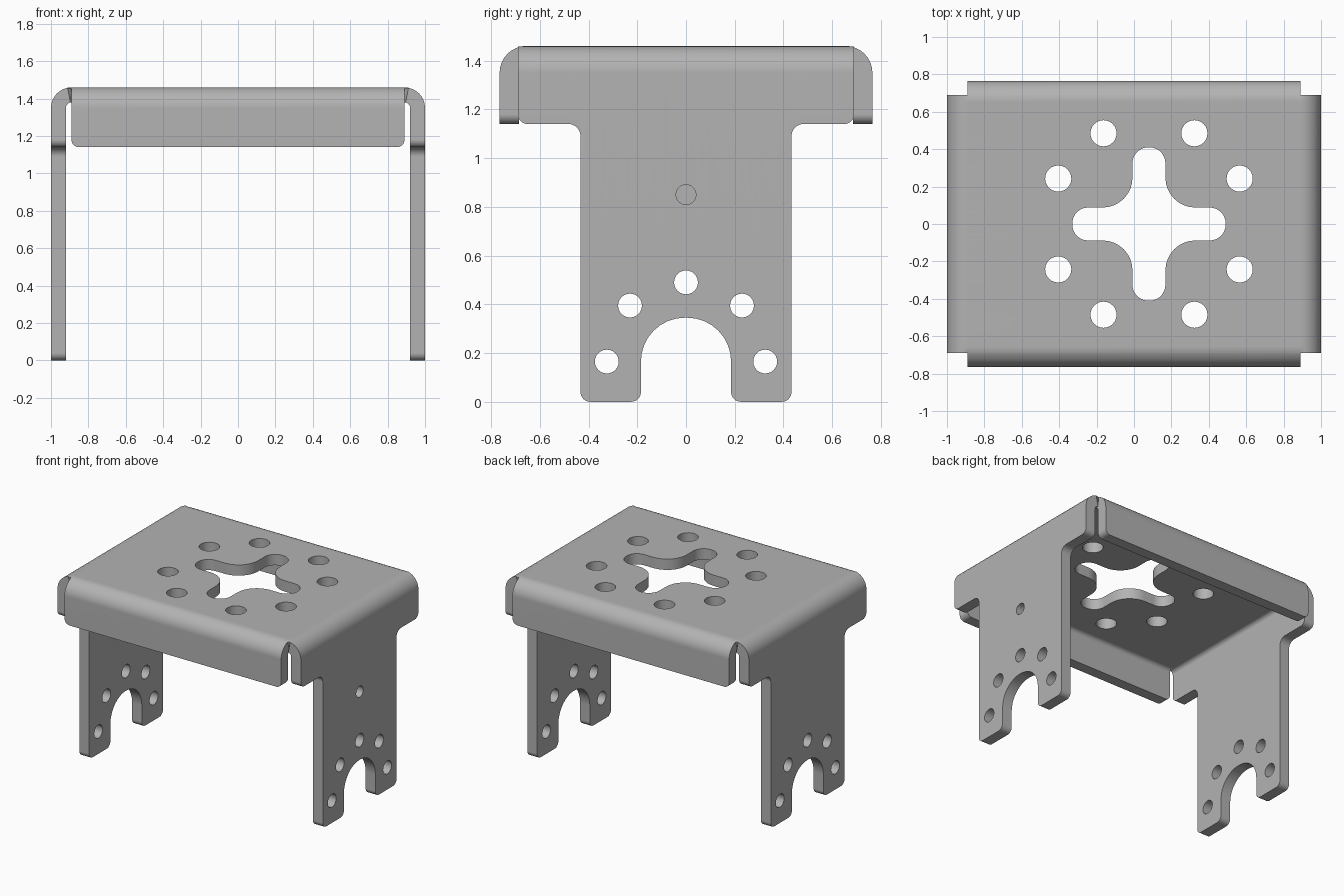
import bpy, bmesh
from math import pi, sin, cos, tan
from mathutils import Vector

cube = bpy.data.objects.get("Cube")
if cube:
    bpy.data.objects.remove(cube, do_unlink=True)

# Sheet dimensions
THICK, RADIUS, TOP = 0.08, 0.11, 1.46
ARC = RADIUS * pi / 2
BEND_X, BEND_Y = 0.89, 0.655
STEPS = 8


def flat(start, z):
    """Distance on the unfolded blank of a point that ends up at height z."""
    return start + ARC + TOP - RADIUS - z


def leg(z):
    return flat(BEND_X, z)


def flange(z):
    return flat(BEND_Y, z)


def mirrored(quarter):
    """Repeat a quarter outline in all four quadrants."""
    pts = list(quarter)
    pts += [(-x, y, r) for x, y, r in reversed(quarter)]
    pts += [(-x, -y, r) for x, y, r in quarter]
    pts += [(x, -y, r) for x, y, r in reversed(quarter)]
    return pts


def rounded(corners, steps=8):
    """Polygon whose corners (x, y, radius) are filleted."""
    out = []
    for i, (x, y, r) in enumerate(corners):
        p = Vector((x, y))
        if r == 0:
            out.append(p)
            continue
        a = (Vector(corners[i - 1][:2]) - p).normalized()
        b = (Vector(corners[(i + 1) % len(corners)][:2]) - p).normalized()
        half = a.angle(b) / 2
        centre = p + (a + b).normalized() * r / sin(half)
        u = p + a * r / tan(half) - centre
        v = p + b * r / tan(half) - centre
        sweep = u.angle(v)
        for k in range(steps + 1):
            t = k / steps
            out.append(centre + (u * sin((1 - t) * sweep) + v * sin(t * sweep)) / sin(sweep))
    return out


def circle(x, y, r, n=24):
    return [Vector((x + r * cos(2 * pi * k / n), y + r * sin(2 * pi * k / n))) for k in range(n)]


# Unfolded blank: notched legs at each end, flanges front and back
loops = [rounded(mirrored([
    (leg(0.345), 0.185, 0.18),
    (leg(0), 0.185, 0.04),
    (leg(0), 0.433, 0.04),
    (leg(1.14), 0.433, 0.05),
    (leg(1.14), 0.69, 0.04),
    (BEND_X, 0.69, 0),
    (BEND_X, flange(1.14), 0.04),
]))]

# Cross opening and its ring of holes, set off centre
OFF = 0.08
cross = mirrored([(0.41, 0.088, 0.085), (0.088, 0.088, 0.16), (0.088, 0.41, 0.085)])
loops.append(rounded([(x + OFF, y, r) for x, y, r in cross]))
for sx in (-1, 1):
    for sy in (-1, 1):
        for a, b in ((0.485, 0.243), (0.243, 0.485)):
            loops.append(circle(OFF + sx * a, sy * b, 0.07))

# Five mounting holes around each leg arch, one pilot hole in the left leg
for side in (-1, 1):
    for k in range(5):
        a = k * pi / 4
        loops.append(circle(side * leg(0.165 + 0.325 * sin(a)), 0.325 * cos(a), 0.049))
loops.append(circle(leg(0.85), 0, 0.041))

# Fill the blank as a flat curve, then turn it into a mesh
curve = bpy.data.curves.new("bracket", "CURVE")
curve.dimensions = "2D"
curve.fill_mode = "BOTH"
curve.extrude = THICK / 2
for pts in loops:
    spline = curve.splines.new("POLY")
    spline.points.add(len(pts) - 1)
    for point, p in zip(spline.points, pts):
        point.co = (p.x, p.y, 0, 1)
    spline.use_cyclic_u = True
bracket = bpy.data.objects.new("bent_sheet_bracket", curve)
bpy.context.collection.objects.link(bracket)
bpy.ops.object.select_all(action="DESELECT")
bracket.select_set(True)
bpy.context.view_layer.objects.active = bracket
bpy.ops.object.convert(target="MESH")
bracket = bpy.context.object
mesh = bracket.data

# Cut strips across the four bends
bm = bmesh.new()
bm.from_mesh(mesh)
bmesh.ops.remove_doubles(bm, verts=bm.verts, dist=0.0002)
for axis, start in ((0, BEND_X), (1, BEND_Y)):
    for side in (-1, 1):
        for k in range(STEPS + 1):
            co, no = Vector(), Vector()
            co[axis] = side * (start + ARC * k / STEPS)
            no[axis] = 1
            bmesh.ops.bisect_plane(bm, geom=bm.verts[:] + bm.edges[:] + bm.faces[:],
                                   plane_co=co, plane_no=no, dist=0.00005)


def fold(d, start, depth):
    """Fold a blank distance into (sideways position, height)."""
    s = d - start
    r = RADIUS + depth
    angle = min(s / ARC, 1) * pi / 2
    drop = max(s - ARC, 0)
    return start + r * sin(angle), TOP - RADIUS + r * cos(angle) - drop


# Bend legs and flanges downwards
for v in bm.verts:
    x, y, depth = v.co.x, v.co.y, v.co.z - THICK / 2
    v.co.z = TOP + depth
    if abs(x) > BEND_X + 0.0002:
        d, v.co.z = fold(abs(x), BEND_X, depth)
        v.co.x = d if x > 0 else -d
    elif abs(y) > BEND_Y:
        d, v.co.z = fold(abs(y), BEND_Y, depth)
        v.co.y = d if y > 0 else -d
bmesh.ops.recalc_face_normals(bm, faces=bm.faces)
bm.to_mesh(mesh)
bm.free()

# Plain grey metal
grey = bpy.data.materials.new("grey_metal")
grey.use_nodes = True
colour = (0.45, 0.45, 0.45, 1)
grey.diffuse_color = colour
grey.node_tree.nodes["Principled BSDF"].inputs["Base Color"].default_value = colour
mesh.materials.clear()
mesh.materials.append(grey)

# Smooth bends with crisp edges
bpy.ops.object.shade_smooth_by_angle(angle=pi / 6)
weighted = bracket.modifiers.new("flat_sheet_normals", "WEIGHTED_NORMAL")
weighted.keep_sharp = True
